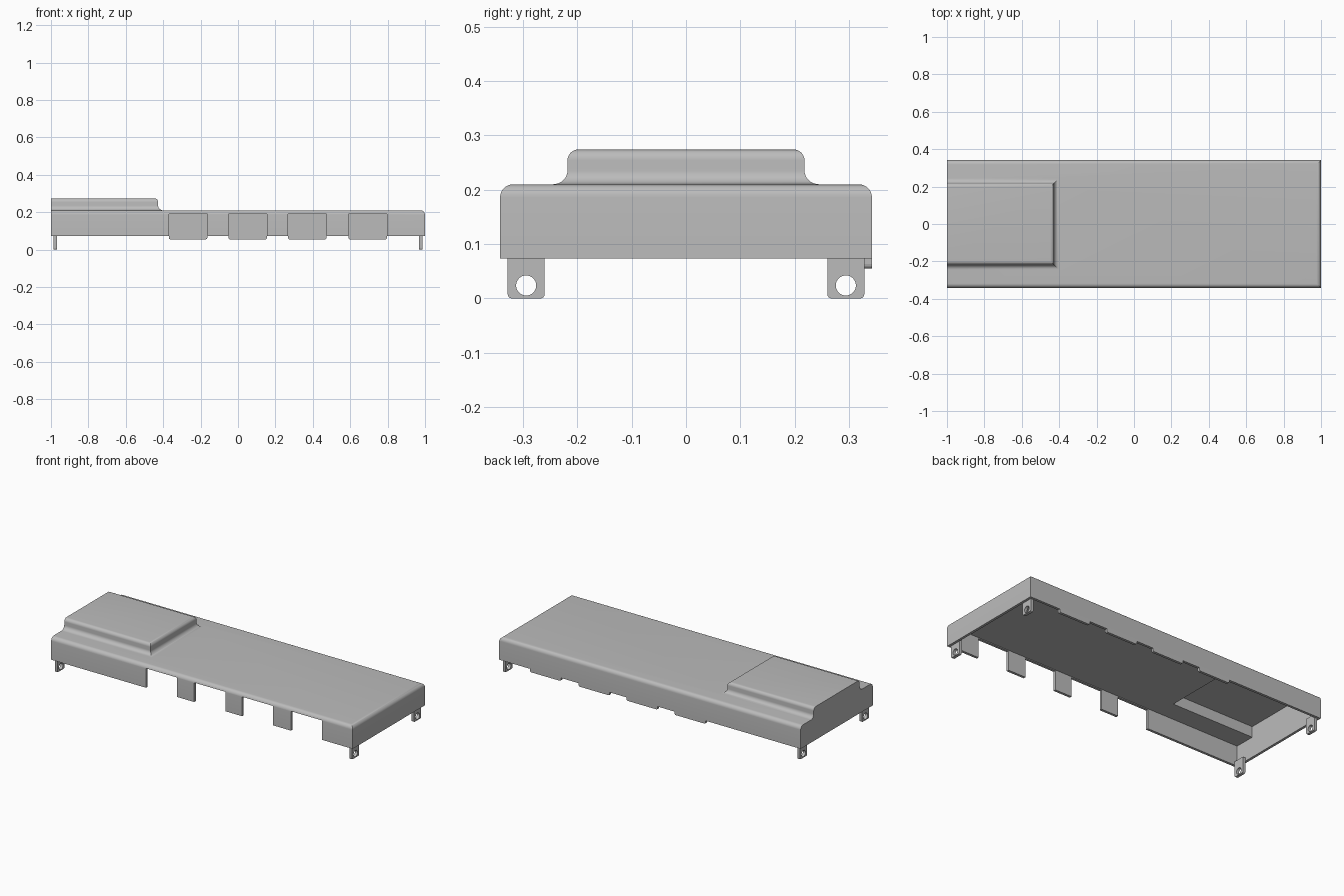
import bpy, bmesh, math
from mathutils import Matrix, Vector

old = bpy.data.objects.get("Cube")
if old:
    bpy.data.objects.remove(old, do_unlink=True)

LENGTH, DEPTH = 1.0, 0.342          # half sizes of the cover
RIM, ROOF, BUMP_TOP = 0.074, 0.21, 0.274
WALL = 0.015
OPENING_X = [-0.267, 0.052, 0.37, 0.694]
OPENING_W = 0.206

grey = bpy.data.materials.new("plain grey")
grey.use_nodes = True
GREY = (0.5, 0.5, 0.5, 1)
grey.diffuse_color = GREY
grey.node_tree.nodes["Principled BSDF"].inputs["Base Color"].default_value = GREY


def finish(name, bm):
    bmesh.ops.recalc_face_normals(bm, faces=bm.faces)
    mesh = bpy.data.meshes.new(name)
    bm.to_mesh(mesh)
    bm.free()
    obj = bpy.data.objects.new(name, mesh)
    bpy.context.collection.objects.link(obj)
    mesh.materials.append(grey)
    return obj


def box(name, low, high):
    bm = bmesh.new()
    low, high = Vector(low), Vector(high)
    bmesh.ops.create_cube(bm, size=1, matrix=Matrix.Translation((low + high) / 2)
                          @ Matrix.Diagonal((*(high - low), 1)))
    return finish(name, bm)


def arc(cy, cz, ry, rz, start, end, steps=8):
    angles = [math.radians(start + (end - start) * i / steps) for i in range(steps + 1)]
    return [(cy + ry * math.cos(a), cz + rz * math.sin(a)) for a in angles]


def apply_modifiers(obj):
    bpy.ops.object.select_all(action='DESELECT')
    bpy.context.view_layer.objects.active = obj
    obj.select_set(True)
    for mod in list(obj.modifiers):
        bpy.ops.object.modifier_apply(modifier=mod.name)


def cut(obj, cutters):
    for cutter in cutters:
        cutter.hide_render = True
        mod = obj.modifiers.new("cut", 'BOOLEAN')
        mod.operation, mod.solver, mod.object = 'DIFFERENCE', 'EXACT', cutter
    apply_modifiers(obj)
    for cutter in cutters:
        bpy.data.objects.remove(cutter, do_unlink=True)


# Cover skin: rounded roof edge, then the filleted raised block, flush at the -x end
base = [(DEPTH, RIM)] + arc(DEPTH - 0.024, ROOF - 0.024, 0.024, 0.024, 0, 90)
block = (arc(0.245, ROOF + 0.025, 0.027, 0.025, 270, 180)
         + arc(0.198, BUMP_TOP - 0.02, 0.02, 0.02, 0, 90))
rings = [(LENGTH - DEPTH + y, y, z) for y, z in base]
rings += [(y - 0.645, y, z) for y, z in block]

bm = bmesh.new()
rows = [[bm.verts.new(p) for p in ((-LENGTH, -y, z), (x, -y, z), (x, y, z), (-LENGTH, y, z))]
        for x, y, z in rings]
for a, b in zip(rows, rows[1:]):
    for i in range(3):
        bm.faces.new((a[i], a[i + 1], b[i + 1], b[i]))
bm.faces.new(rows[-1])
bm.faces.new(rows[0][::-1])
bm.faces.new([r[0] for r in rows] + [r[3] for r in reversed(rows)])
cover = finish("cover_shell", bm)

# Hollow the underside and the raised block, and open the front wall
cutters = [
    box("cavity", (WALL - LENGTH, WALL - DEPTH, 0), (LENGTH - WALL, DEPTH - WALL, ROOF - WALL)),
    box("block_cavity", (WALL - LENGTH, WALL - 0.218, 0.15),
        (-0.427 - WALL, 0.218 - WALL, BUMP_TOP - WALL)),
]
for x in OPENING_X:
    cutters.append(box("opening", (x - OPENING_W / 2, -0.4, 0),
                       (x + OPENING_W / 2, -0.3, 0.19)))
cut(cover, cutters)
bpy.ops.object.shade_smooth_by_angle(angle=math.radians(30))

# Short tongues under the rear wall, with rounded lower corners
for i, x in enumerate(OPENING_X):
    tongue = box(f"rear_tongue_{i + 1}", (x - OPENING_W / 2, DEPTH - WALL, 0.055),
                 (x + OPENING_W / 2, DEPTH, RIM))
    bm = bmesh.new()
    bm.from_mesh(tongue.data)
    corners = [e for e in bm.edges if all(v.co.z < 0.06 for v in e.verts)
               and abs(e.verts[0].co.x - e.verts[1].co.x) < 0.001]
    bmesh.ops.bevel(bm, geom=corners, offset=0.008, segments=3, affect='EDGES', profile=0.5)
    bm.to_mesh(tongue.data)
    bm.free()


# Drilled mounting lugs at the four corners
def lug(name, sx, sy):
    x, y = 0.977 * sx, 0.294 * sy
    plate = box(name, (x - 0.0085, y - 0.034, 0), (x + 0.0085, y + 0.034, 0.095))
    bm = bmesh.new()
    bm.from_mesh(plate.data)
    corners = [e for e in bm.edges if all(v.co.z < 0.01 for v in e.verts)
               and abs(e.verts[0].co.y - e.verts[1].co.y) < 0.001]
    bmesh.ops.bevel(bm, geom=corners, offset=0.008, segments=4, affect='EDGES', profile=0.5)
    bm.to_mesh(plate.data)
    bm.free()
    bm = bmesh.new()
    bmesh.ops.create_cone(bm, cap_ends=True, segments=32, radius1=0.0185, radius2=0.0185,
                          depth=0.1, matrix=Matrix.Translation((x, y, 0.024))
                          @ Matrix.Rotation(math.pi / 2, 4, 'Y'))
    cut(plate, [finish("drill", bm)])
    bpy.ops.object.shade_smooth_by_angle(angle=math.radians(30))


for sx, end in ((-1, "right"), (1, "left")):
    for sy, side in ((-1, "front"), (1, "rear")):
        lug(f"{side}_{end}_lug", sx, sy)
